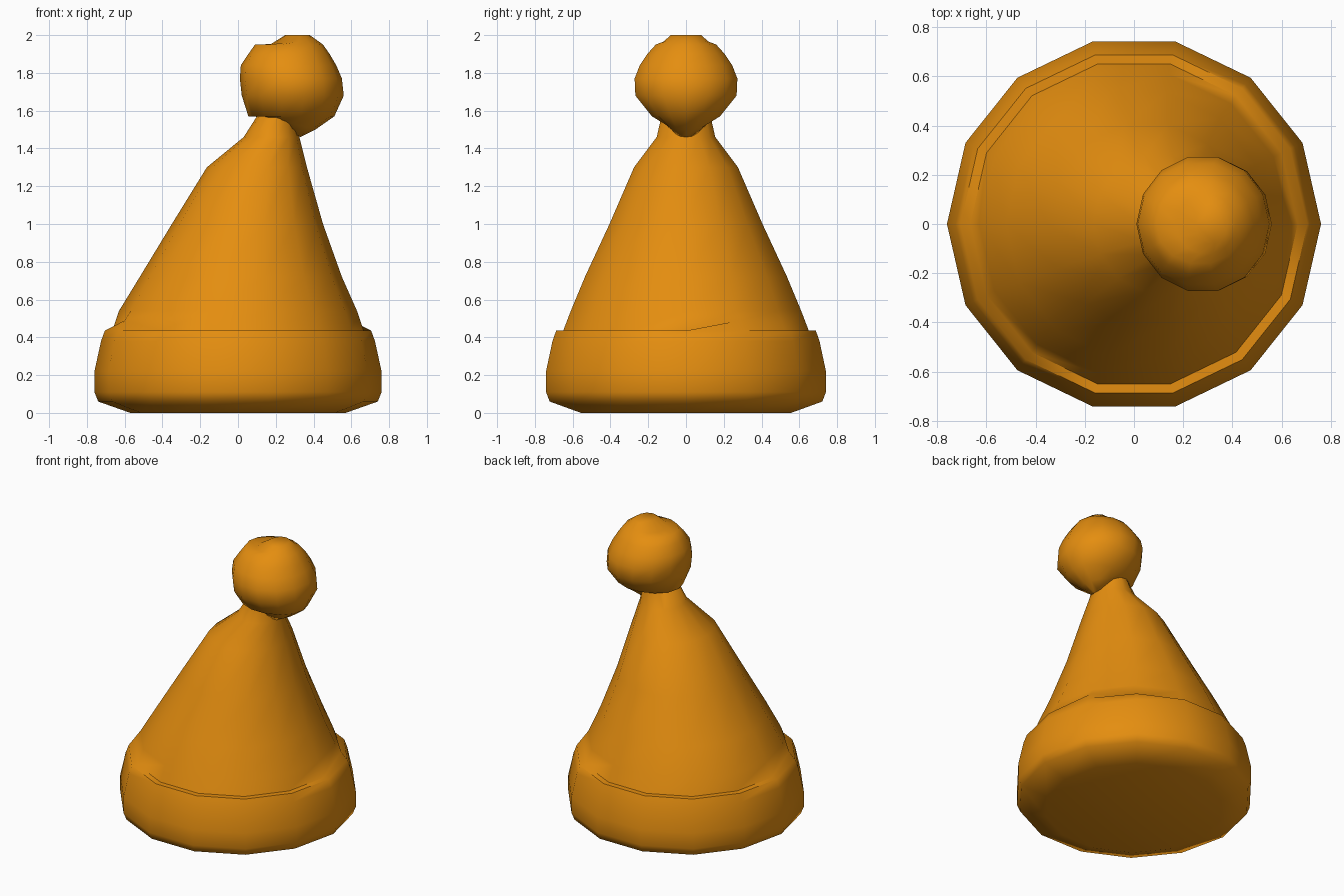
import bpy, bmesh, math

if "Cube" in bpy.data.objects:
    bpy.data.objects.remove(bpy.data.objects["Cube"])

SIDES = 14

orange = bpy.data.materials.new("warm orange")
orange.diffuse_color = (0.78, 0.27, 0.005, 1)
orange.use_nodes = True
orange.node_tree.nodes["Principled BSDF"].inputs["Base Color"].default_value = orange.diffuse_color


def loft(name, rings, angle, raised=()):
    """Skin closed rings given as (left x, right x, half depth, left z, right z)."""
    bm = bmesh.new()
    loops = []
    for i, (xl, xr, hy, zl, zr) in enumerate(rings):
        loop = []
        for k in range(SIDES):
            a = 2 * math.pi * k / SIDES
            c, s = math.cos(a), math.sin(a)
            z = zl + (zr - zl) * (c + 1) / 2
            if (i, k) in raised:
                z += 0.055
            # the widest corners of 14 sides sit at sin = 0.975
            loop.append(bm.verts.new(((xl + xr) / 2 + (xr - xl) / 2 * c, hy * s / 0.975, z)))
        loops.append(loop)
    for lo, hi in zip(loops, loops[1:]):
        for k in range(SIDES):
            n = (k + 1) % SIDES
            bm.faces.new((lo[k], lo[n], hi[n], hi[k]))
    bm.faces.new(loops[0][::-1])
    bm.faces.new(loops[-1])
    bmesh.ops.recalc_face_normals(bm, faces=bm.faces)
    me = bpy.data.meshes.new(name)
    bm.to_mesh(me)
    bm.free()
    me.materials.append(orange)
    ob = bpy.data.objects.new(name, me)
    bpy.context.collection.objects.link(ob)
    bpy.ops.object.select_all(action='DESELECT')
    ob.select_set(True)
    bpy.context.view_layer.objects.active = ob
    bpy.ops.object.shade_smooth_by_angle(angle=math.radians(angle))
    return ob


def level(xl, xr, hy, z):
    return (xl, xr, hy, z, z)


# Rolled brim and leaning cone
brim = [(0.57, 0.0), (0.74, 0.06), (0.76, 0.11), (0.76, 0.22), (0.725, 0.38), (0.705, 0.435)]
hat = [level(-r, r, r * 0.975, z) for r, z in brim]
hat += [
    level(-0.665, 0.665, 0.65, 0.435),
    level(-0.63, 0.63, 0.61, 0.54),
    level(-0.52, 0.55, 0.535, 0.72),
    level(-0.35, 0.45, 0.405, 1.0),
    level(-0.165, 0.365, 0.275, 1.30),
    level(0.03, 0.325, 0.155, 1.46),
    level(0.10, 0.30, 0.13, 1.57),
]
# two lifted corners on the inner lip of the brim
loft("hat_body", hat, 60, raised={(6, 1), (6, 8)})

# Pompom with a slanted underside and a notch near the top
pompom = [
    (0.20, 0.33, 0.07, 1.55, 1.46),
    (0.13, 0.41, 0.11, 1.57, 1.50),
    level(0.055, 0.51, 0.18, 1.57),
    level(0.02, 0.56, 0.268, 1.68),
    level(0.01, 0.55, 0.272, 1.77),
    level(0.015, 0.52, 0.245, 1.84),
    level(0.055, 0.485, 0.205, 1.90),
    level(0.09, 0.45, 0.16, 1.95),
    (0.17, 0.415, 0.12, 1.95, 1.975),
    level(0.25, 0.38, 0.08, 2.0),
]
loft("pompom", pompom, 60)
